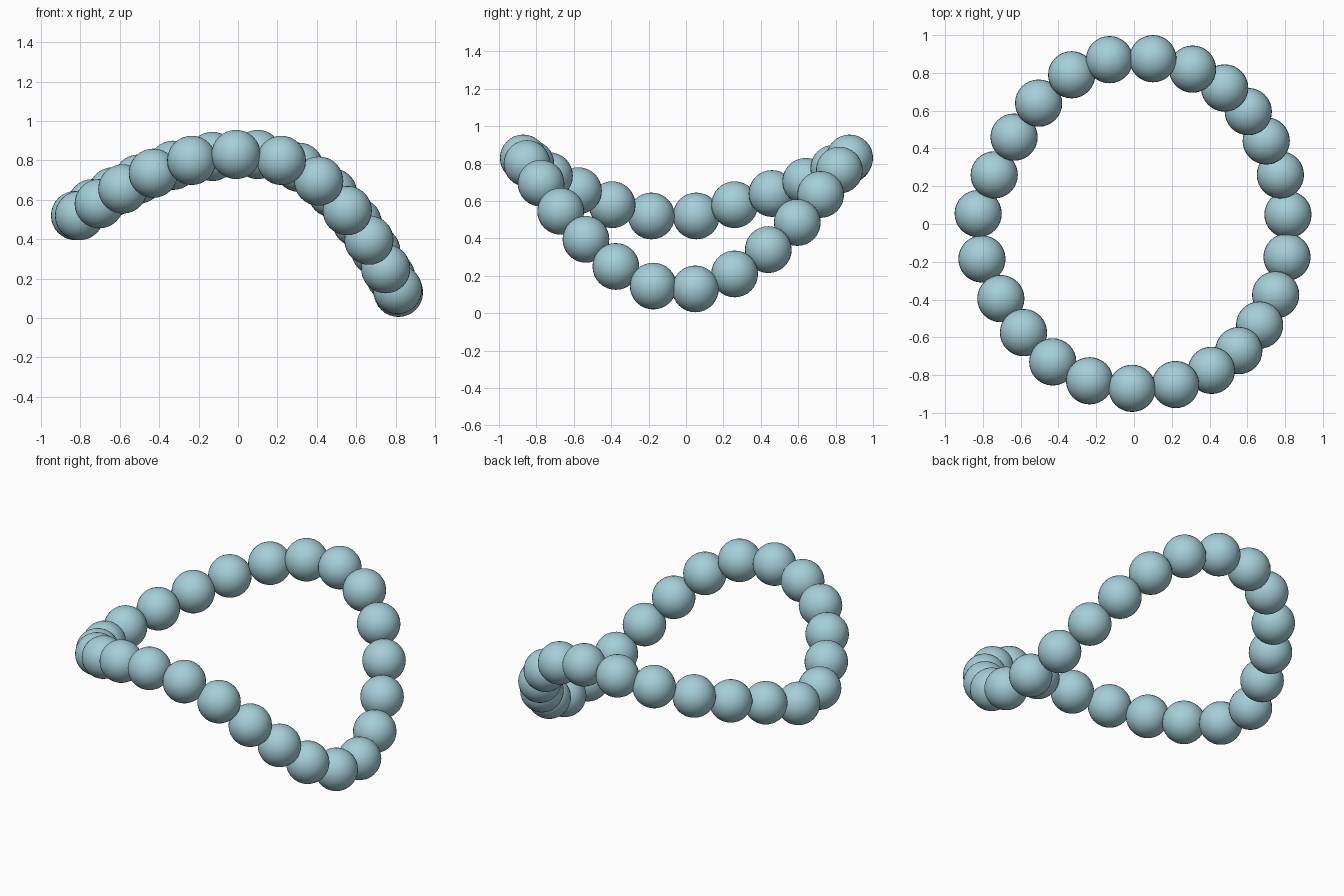
import bpy
import bmesh

R = 0.125  # bead radius

# Bead centres around the saddle-shaped loop, counter-clockwise seen from above
CENTRES = [
    (0.10, 0.875, 0.83), (-0.13, 0.87, 0.82), (-0.33, 0.79, 0.775),
    (-0.505, 0.64, 0.705), (-0.635, 0.46, 0.64), (-0.74, 0.26, 0.58),
    (-0.825, 0.055, 0.52), (-0.805, -0.185, 0.52), (-0.705, -0.395, 0.58),
    (-0.585, -0.575, 0.655), (-0.43, -0.73, 0.735), (-0.235, -0.83, 0.80),
    (-0.01, -0.87, 0.83), (0.22, -0.85, 0.80), (0.41, -0.775, 0.695),
    (0.555, -0.67, 0.545), (0.665, -0.535, 0.395), (0.75, -0.375, 0.25),
    (0.81, -0.175, 0.145), (0.815, 0.05, 0.13), (0.775, 0.26, 0.21),
    (0.70, 0.44, 0.34), (0.605, 0.595, 0.485), (0.48, 0.72, 0.635),
    (0.31, 0.82, 0.765),
]

blue = bpy.data.materials.new("pale_blue")
blue.diffuse_color = (0.38, 0.62, 0.69, 1)

# One smooth sphere mesh shared by every bead
mesh = bpy.data.meshes.new("bead")
bm = bmesh.new()
bmesh.ops.create_uvsphere(bm, u_segments=32, v_segments=16, radius=R)
for f in bm.faces:
    f.smooth = True
bm.to_mesh(mesh)
bm.free()
mesh.materials.append(blue)

# String the beads into the closed loop
for i, c in enumerate(CENTRES):
    bead = bpy.data.objects.new(f"bead_{i + 1:02d}", mesh)
    bead.location = c
    bpy.context.collection.objects.link(bead)
